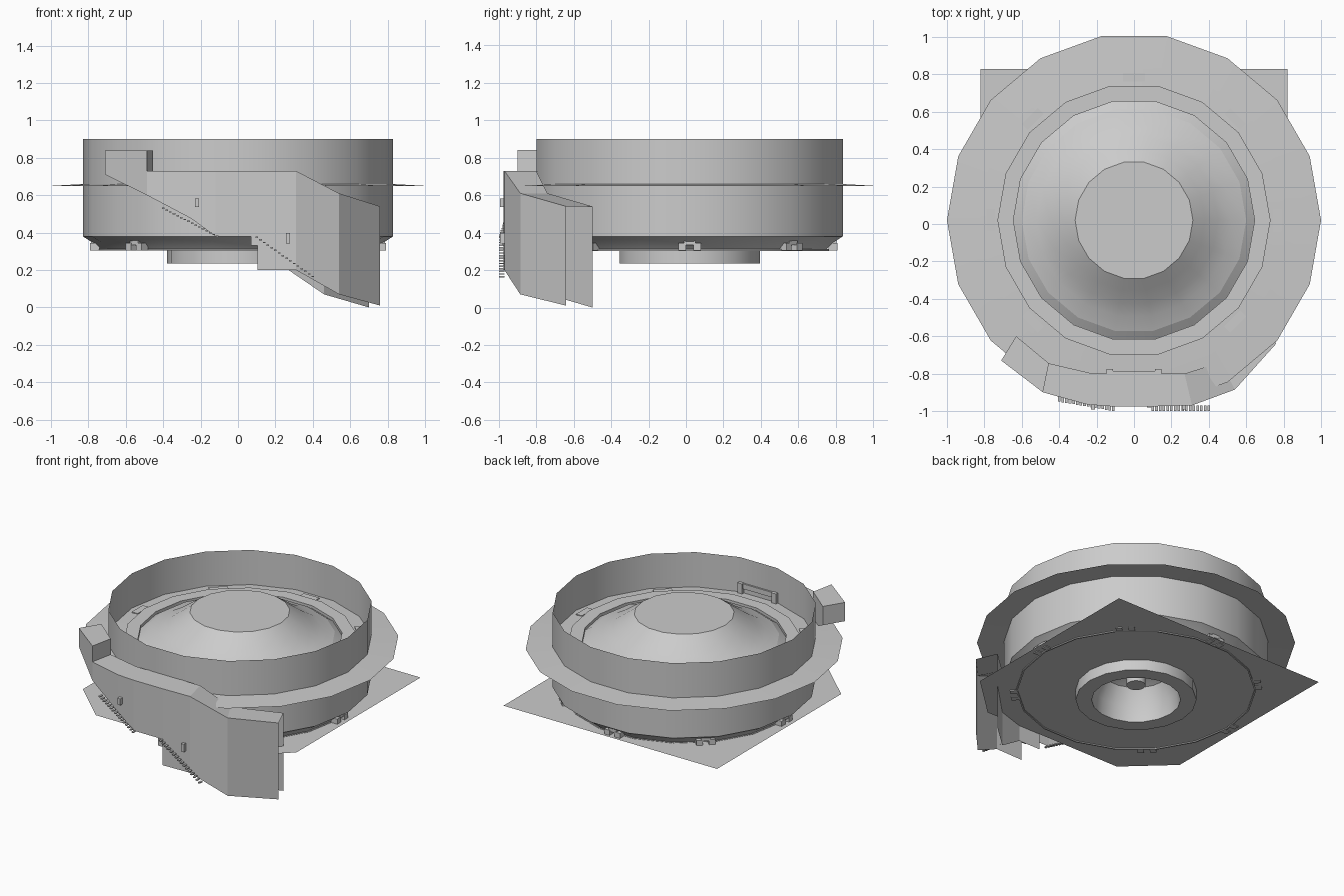
import bpy, bmesh, math
from mathutils import Matrix, Vector

if "Cube" in bpy.data.objects:
    bpy.data.objects.remove(bpy.data.objects["Cube"])

CY = 0.02      # drum axis in y
SIDES = 18


def finish(bm, name, angle=40):
    bmesh.ops.remove_doubles(bm, verts=bm.verts, dist=0.0005)
    bmesh.ops.dissolve_degenerate(bm, edges=bm.edges, dist=0.0005)
    bmesh.ops.recalc_face_normals(bm, faces=bm.faces)
    me = bpy.data.meshes.new(name)
    bm.to_mesh(me)
    bm.free()
    ob = bpy.data.objects.new(name, me)
    bpy.context.collection.objects.link(ob)
    if angle:
        bpy.ops.object.select_all(action='DESELECT')
        ob.select_set(True)
        bpy.context.view_layer.objects.active = ob
        bpy.ops.object.shade_smooth_by_angle(angle=math.radians(angle))
    return ob


def lathe(name, profile, angle=30, cap_end=False):
    """Revolve (radius, z) points round the drum axis."""
    bm = bmesh.new()
    rings = []
    for r, z in profile:
        rings.append([bm.verts.new((r * math.cos(2 * math.pi * i / SIDES),
                                    CY + r * math.sin(2 * math.pi * i / SIDES), z))
                      for i in range(SIDES)])
    for a, b in zip(rings, rings[1:]):
        for i in range(SIDES):
            j = (i + 1) % SIDES
            bm.faces.new((a[i], a[j], b[j], b[i]))
    if cap_end:
        bm.faces.new(rings[-1])
    return finish(bm, name, angle)


def add_box(bm, center, size, rot=0.0):
    m = (Matrix.Translation(center) @ Matrix.Rotation(rot, 4, 'Z')
         @ Matrix.Diagonal((*size, 1)))
    bmesh.ops.create_cube(bm, size=1, matrix=m)


# Drum wall with rounded underside
lathe("drum_wall", [(.83, .90), (.83, .38), (.775, .345), (.74, .31)], 40)

# Wide thin flange
lathe("flange", [(1.0, .65), (.82, .66)])

# Inner ledges rising to the central hub
lathe("inner_ledge", [(.825, .66), (.73, .665), (.73, .685), (.645, .685), (.645, .665),
                      (.60, .695)], 25)
lathe("hub_cone", [(.60, .695), (.52, .725), (.45, .765), (.38, .815), (.315, .862)], 40)
lathe("hub_top", [(.315, .862), (.16, .862)], 30, True)

# Base plate: square with clipped front corners and a round hole
bm = bmesh.new()
outline = [(.82, .83), (-.82, .83), (-.82, -.53), (-.53, -.80), (.53, -.80), (.82, -.53)]


def ray_hit(a):
    d = Vector((math.cos(a), math.sin(a)))
    best = 9.0
    for p, q in zip(outline, outline[1:] + outline[:1]):
        p, e = Vector(p) - Vector((0, CY)), Vector(q) - Vector(p)
        den = d.cross(e)
        if abs(den) > 1e-6:
            t, s = p.cross(e) / den, p.cross(d) / den
            if t > 0 and -1e-5 <= s <= 1 + 1e-5:
                best = min(best, t)
    return d * best


angles = sorted([2 * math.pi * i / SIDES for i in range(SIDES)]
                + [math.atan2(y - CY, x) % (2 * math.pi) for x, y in outline])
inner, outer = [], []
for a in angles:
    h = ray_hit(a)
    outer.append(bm.verts.new((h.x, h.y + CY, .31)))
    inner.append(bm.verts.new((.29 * math.cos(a), CY + .29 * math.sin(a), .31)))
for i in range(len(angles)):
    j = (i + 1) % len(angles)
    bm.faces.new((inner[i], inner[j], outer[j], outer[i]))
finish(bm, "base_plate", 0)

# Seam ring, bottom collar, socket and central post
lathe("seam_ring", [(.755, .312), (.755, .303), (.745, .303), (.745, .312)])
lathe("bottom_collar", [(.38, .31), (.38, .235), (.28, .235), (.27, .34), (.22, .45), (.12, .50)],
      30, True)
lathe("center_post", [(.06, .50), (.06, .34), (.03, .34)], 30, True)

# Retaining clips round the rim (none behind the chute)
bm = bmesh.new()
for k in range(8):
    if k == 6:
        continue
    a = k * math.pi / 4
    c = Vector((.765 * math.cos(a), CY + .765 * math.sin(a), 0))
    add_box(bm, c + Vector((0, 0, .355)), (.04, .06, .04), a)
    for s in (-1, 1):
        t = Vector((-math.sin(a), math.cos(a), 0)) * .04 * s
        add_box(bm, c + t + Vector((0, 0, .325)), (.05, .04, .04), a)
    add_box(bm, c + Vector((0, 0, .662)), (.045, .12, .012), a)
finish(bm, "rim_clips", 0)

# Window frame inside the front wall
bm = bmesh.new()
for x in (-.13, .13):
    add_box(bm, (x, -.79, .69), (.035, .03, .08))
add_box(bm, (0, -.793, .71), (.24, .015, .035))
finish(bm, "window_frame", 0)

# Curved chute: (outer x, y, inner x, y, top z, bottom z)
stations = [(-.71, -.73, -.63, -.60, .84, .71),
            (-.487, -.90, -.455, -.745, .84, .60),
            (-.487, -.90, -.455, -.745, .73, .60),
            (-.25, -.965, -.22, -.80, .73, .475),
            (-.12, -.975, -.12, -.80, .73, .38),
            (.105, -.975, .105, -.80, .73, .38),
            (.105, -.975, .105, -.80, .73, .20),
            (.31, -.97, .27, -.80, .73, .20),
            (.54, -.885, .46, -.74, .61, .07),
            (.76, -.64, .70, -.50, .54, .005)]
bm = bmesh.new()
cols = []
for ox, oy, ix, iy, t, b in stations:
    cols.append([bm.verts.new(p) for p in
                 ((ox, oy, b), (ox, oy, t), (ix, iy, t), (ix, iy, b))])
bm.verts.ensure_lookup_table()
cols[-1][0].co.z = 0.01
cols[-1][3].co.z = 0.0
for a, b in zip(cols, cols[1:]):
    for i in range(3):
        bm.faces.new((a[i], b[i], b[i + 1], a[i + 1]))
bm.faces.new(cols[0])
finish(bm, "chute", 0)

# Small pegs on the chute face
bm = bmesh.new()
add_box(bm, (-.22, -.975, .56), (.022, .035, .045))
add_box(bm, (.268, -.975, .37), (.022, .035, .055))
add_box(bm, (.088, -.97, .355), (.035, .02, .05))
finish(bm, "chute_pegs", 0)

# Serrated strips along the chute slopes
bm = bmesh.new()
N = 16
for x0, z0, y0, x1, z1, y1 in ((-.40, .53, -.935, -.11, .38, -.985),
                               (.10, .375, -.985, .40, .165, -.985)):
    for i in range(N):
        f = i / (N - 1)
        add_box(bm, (x0 + (x1 - x0) * f, y0 + (y1 - y0) * f, z0 + (z1 - z0) * f),
                (.014, .03, .007))
finish(bm, "serrated_strips", 0)
